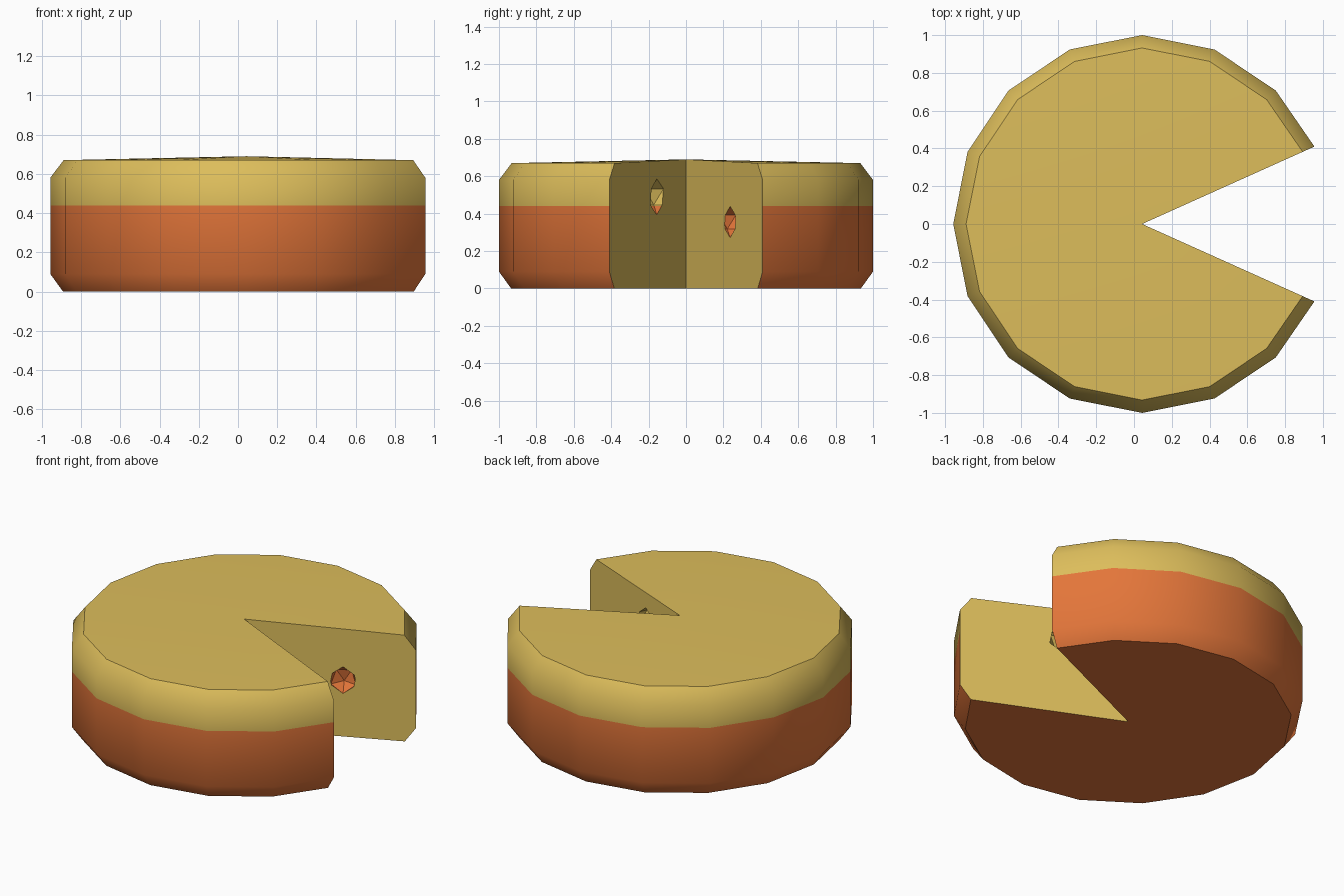
import bpy, bmesh, math
from mathutils import Vector, Matrix

if "Cube" in bpy.data.objects:
    bpy.data.objects.remove(bpy.data.objects["Cube"])

CX = 0.043                       # wheel axis in x
CUT = math.radians(24.2)         # half opening of the missing wedge
SPLIT = 0.44                     # height where the colour changes


def material(name, rgb):
    m = bpy.data.materials.new(name)
    m.diffuse_color = (*rgb, 1)
    m.use_nodes = True
    m.node_tree.nodes["Principled BSDF"].inputs["Base Color"].default_value = m.diffuse_color
    return m


yellow = material("pale yellow", (0.72, 0.51, 0.105))
orange = material("orange rind", (0.77, 0.18, 0.042))


def add_object(name, bm):
    bmesh.ops.recalc_face_normals(bm, faces=bm.faces)
    me = bpy.data.meshes.new(name)
    bm.to_mesh(me)
    bm.free()
    me.materials.append(yellow)
    me.materials.append(orange)
    ob = bpy.data.objects.new(name, me)
    bpy.context.collection.objects.link(ob)
    return ob


# Wheel: chamfered profile swept around, leaving a wedge open
profile = [(0.935, 0), (1, 0.09), (1, SPLIT), (1, 0.58), (0.932, 0.67)]
angles = [CUT] + [math.radians(22.5 * i) for i in range(2, 15)] + [2 * math.pi - CUT]
bm = bmesh.new()
bottom = bm.verts.new((CX, 0, 0))
top = bm.verts.new((CX, 0, 0.69))
cols = [[bm.verts.new((CX + r * math.cos(a), r * math.sin(a), z)) for r, z in profile]
        for a in angles]
for a, b in zip(cols, cols[1:]):
    for i in range(len(profile) - 1):
        bm.faces.new((a[i], b[i], b[i + 1], a[i + 1]))
    bm.faces.new((bottom, b[0], a[0]))
    bm.faces.new((top, a[-1], b[-1]))
for c in (cols[0], cols[-1]):    # flat cut walls
    bm.faces.new([bottom] + c + [top])
wheel = add_object("cheese_wheel", bm)


# Holes in the cut walls: faceted balls, split at the colour height
def hole_cutter(side, dist, z, r):
    bm = bmesh.new()
    pos = Vector((CX + dist * math.cos(CUT), side * dist * math.sin(CUT), z))
    bmesh.ops.create_icosphere(bm, subdivisions=1, radius=r,
                               matrix=Matrix.Translation(pos) @ Matrix.Rotation(0.2, 4, 'Z'))
    bmesh.ops.bisect_plane(bm, geom=bm.verts[:] + bm.edges[:] + bm.faces[:],
                           plane_co=(0, 0, SPLIT), plane_no=(0, 0, 1))
    ob = add_object("hole_cutter", bm)
    ob.hide_render = True
    return ob


cutters = [hole_cutter(-1, 0.38, 0.49, 0.096), hole_cutter(1, 0.575, 0.355, 0.084)]
bpy.context.view_layer.objects.active = wheel
for c in cutters:
    mod = wheel.modifiers.new("hole", 'BOOLEAN')
    mod.operation, mod.solver, mod.object = 'DIFFERENCE', 'EXACT', c
    bpy.ops.object.modifier_apply(modifier=mod.name)
for c in cutters:
    bpy.data.objects.remove(c, do_unlink=True)

# Colours: cut walls and everything above the split are yellow, the rest orange
for p in wheel.data.polygons:
    on_wall = any(
        all(abs((wheel.data.vertices[v].co.x - CX) * math.sin(CUT)
                - s * wheel.data.vertices[v].co.y * math.cos(CUT)) < 1e-3 for v in p.vertices)
        for s in (-1, 1))
    p.material_index = 0 if on_wall or p.center.z > SPLIT else 1

bpy.ops.object.select_all(action='DESELECT')
wheel.select_set(True)
bpy.context.view_layer.objects.active = wheel
bpy.ops.object.shade_smooth_by_angle(angle=math.radians(40))
